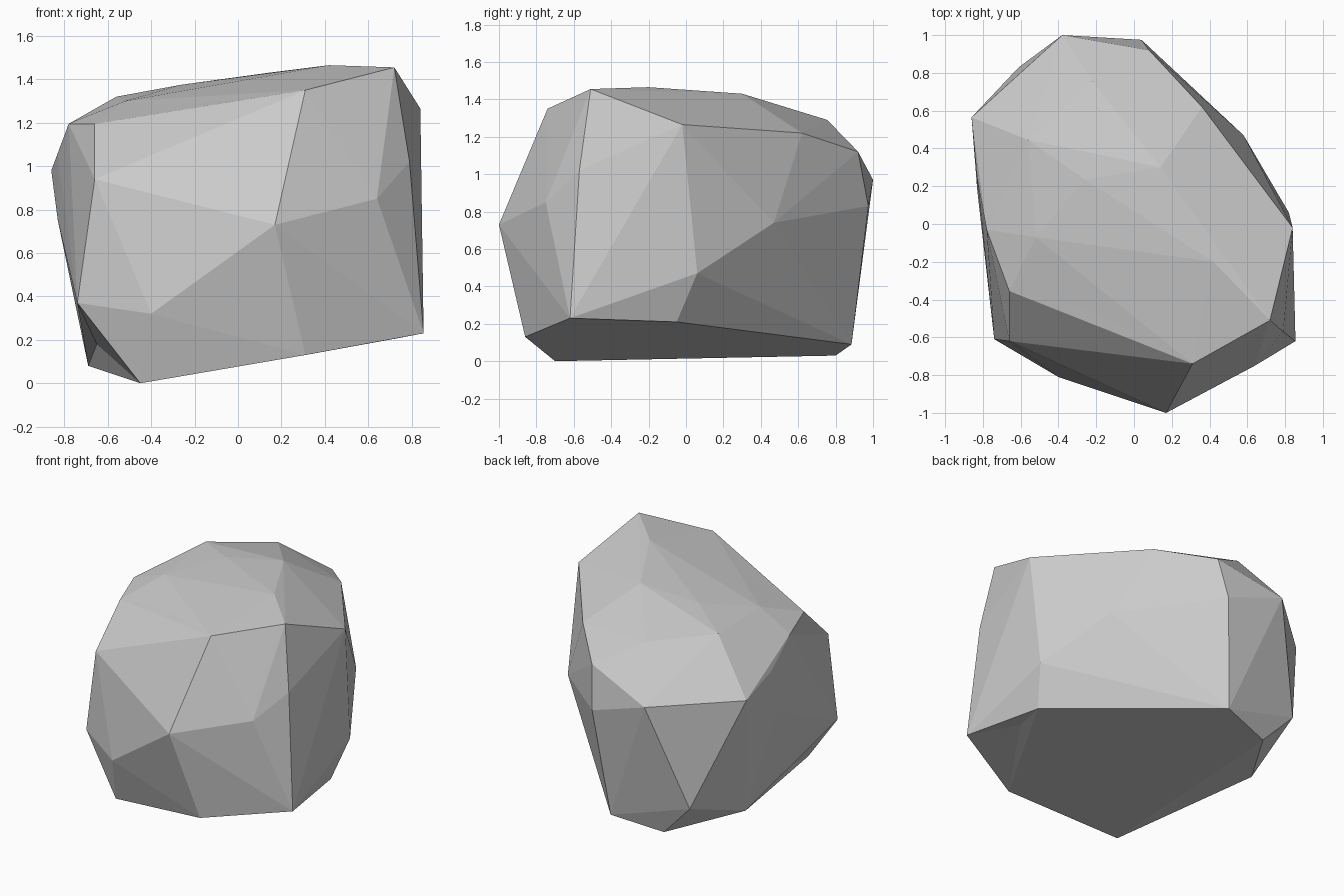
import bpy
import bmesh
from mathutils import Vector

default_cube = bpy.data.objects.get("Cube")
if default_cube:
    bpy.data.objects.remove(default_cube, do_unlink=True)

CENTRE = Vector((0, 0, .7))

# Corners of the boulder, grouped from the top down
crown = [
    (.31, -.74, 1.35), (.72, -.51, 1.455), (.42, -.2, 1.465), (.14, .3, 1.43),
    (-.23, -.455, 1.28), (-.52, -.07, 1.3), (-.22, .755, 1.29),
]
shoulder = [
    (.84, -.02, 1.265), (.79, -.57, 1.02), (-.66, -.62, .94), (-.66, -.355, 1.195),
    (-.78, -.03, 1.195), (-.86, .565, .98), (-.38, 1, .97), (.04, .975, .83),
    (.08, .92, 1.12), (.36, .62, 1.22),
]
belly = [
    (.17, -1, .73), (.64, -.75, .85), (.58, .47, .74), (.82, .06, .47),
    (-.4, -.81, .32), (-.74, -.61, .37), (-.83, .18, .75), (-.61, .83, .26),
]
foot = [
    (.31, -.86, .13), (-.45, -.7, 0), (.855, -.62, .23), (.75, -.05, .21),
    (.7, -.28, .21), (-.04, .885, .09), (-.39, .8, .03), (-.69, .33, .08),
    (-.65, -.05, .18), (-.47, -.35, .02),
]
# The small step in the crown: its valley runs from the first to the second corner
step = [(-.83, .24, 1.06), (-.26, .235, 1.375), (-.56, .445, 1.32)]


def faces_outward(a, b, c):
    """True if the triangle faces away from the centre of the boulder."""
    return (a - CENTRE).dot((b - CENTRE).cross(c - CENTRE)) > .002


def quad_around(edge):
    """Corners of the two triangles beside an edge: start, end, and both tips."""
    loop = edge.link_loops[0]
    other = loop.link_loop_radial_next
    return (loop.vert, other.vert,
            loop.link_loop_next.link_loop_next.vert,
            other.link_loop_next.link_loop_next.vert)


def flip(bm, edge):
    """Turn an edge to the other diagonal when the surface stays unfolded."""
    start, end, tip, far_tip = quad_around(edge)
    if bm.edges.get((tip, far_tip)):
        return False
    if not (faces_outward(tip.co, start.co, far_tip.co)
            and faces_outward(far_tip.co, end.co, tip.co)):
        return False
    bmesh.utils.edge_rotate(edge, True)
    bm.normal_update()
    return True


def bulge(bm):
    """Flip hollow edges until the skin is as full as its corners allow."""
    for _ in range(300):
        bm.edges.ensure_lookup_table()
        if not any(e.calc_face_angle_signed(0) < -.001 and flip(bm, e)
                   for e in list(bm.edges)):
            break


def carve_edge(bm, a, b):
    """Force an edge between two corners by flipping the one that crosses it."""
    if bm.edges.get((a, b)):
        return
    for edge in list(bm.edges):
        if set(quad_around(edge)[2:]) == {a, b}:
            flip(bm, edge)
            return


# Wrap the corners on a sphere to join them, then move them back into place
bm = bmesh.new()
corners = [Vector(p) for p in crown + shoulder + belly + foot + step]
verts = [bm.verts.new(CENTRE + (p - CENTRE).normalized()) for p in corners]
bmesh.ops.convex_hull(bm, input=verts)
bmesh.ops.triangulate(bm, faces=bm.faces[:])
for vert, place in zip(verts, corners):
    vert.co = place
bmesh.ops.recalc_face_normals(bm, faces=bm.faces[:])
bm.normal_update()

bulge(bm)
carve_edge(bm, verts[-3], verts[-2])

mesh = bpy.data.meshes.new("boulder")
bm.to_mesh(mesh)
bm.free()
boulder = bpy.data.objects.new("boulder", mesh)
bpy.context.collection.objects.link(boulder)

# Plain stone colour
stone = bpy.data.materials.new("light grey stone")
stone.use_nodes = True
colour = (.6, .6, .6, 1)
stone.diffuse_color = colour
stone.node_tree.nodes["Principled BSDF"].inputs["Base Color"].default_value = colour
mesh.materials.append(stone)
